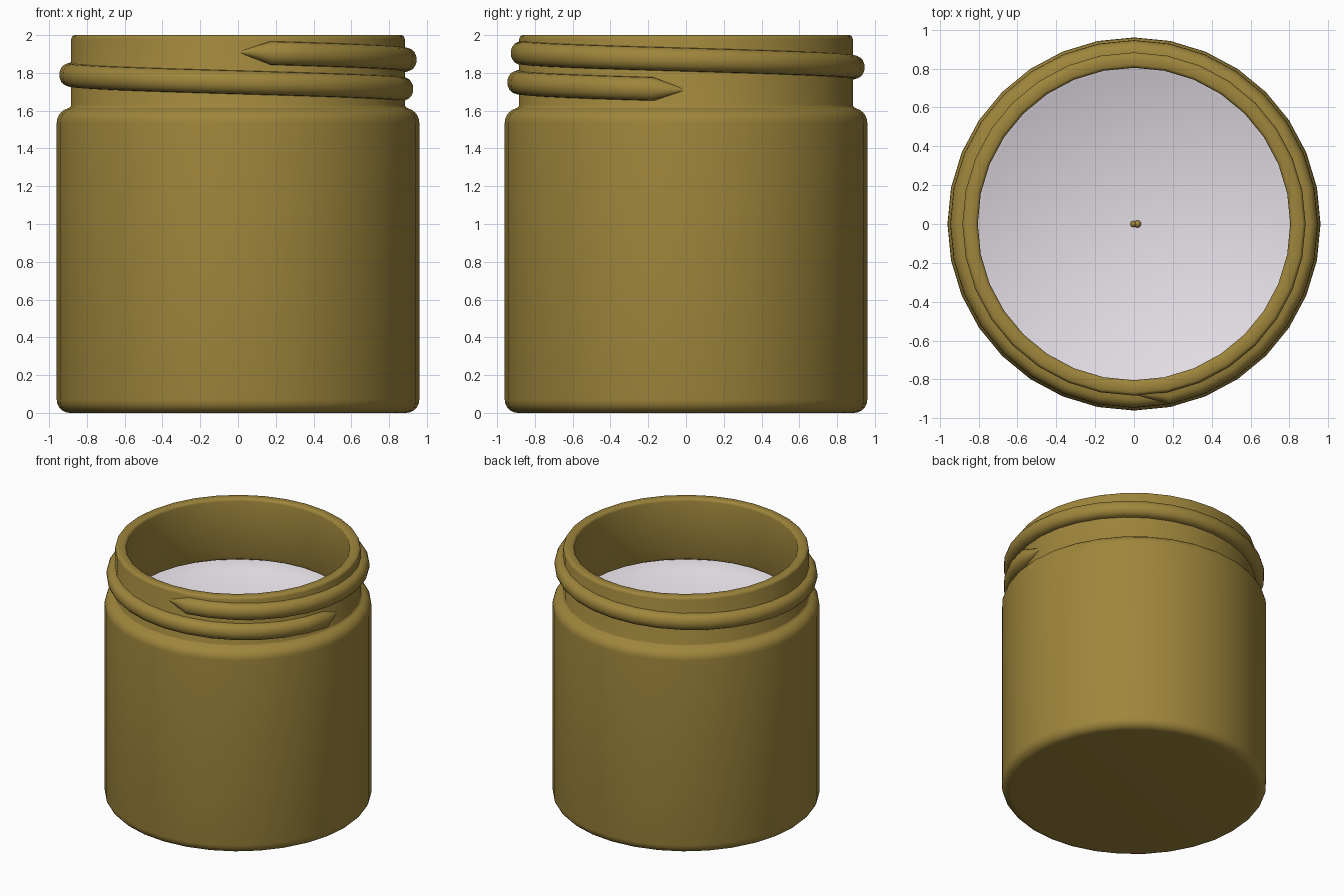
import bpy, bmesh, math
from math import sin, cos, pi, radians

if "Cube" in bpy.data.objects:
    bpy.data.objects.remove(bpy.data.objects["Cube"])

SIDES = 32


def material(name, rgb):
    m = bpy.data.materials.new(name)
    m.diffuse_color = (*rgb, 1)
    m.use_nodes = True
    m.node_tree.nodes["Principled BSDF"].inputs["Base Color"].default_value = m.diffuse_color
    return m


gold = material("antique gold", (0.345, 0.237, 0.045))
white = material("pale lilac white", (0.78, 0.73, 0.79))


def finish(bm, name, mat, angle=40):
    bmesh.ops.remove_doubles(bm, verts=bm.verts, dist=1e-5)
    bmesh.ops.recalc_face_normals(bm, faces=bm.faces)
    me = bpy.data.meshes.new(name)
    bm.to_mesh(me)
    bm.free()
    me.materials.append(mat)
    ob = bpy.data.objects.new(name, me)
    bpy.context.collection.objects.link(ob)
    bpy.ops.object.select_all(action='DESELECT')
    ob.select_set(True)
    bpy.context.view_layer.objects.active = ob
    bpy.ops.object.shade_smooth_by_angle(angle=radians(angle))
    return ob


def skin(bm, rings):
    """Bridge successive closed point rings with quads."""
    vs = [[bm.verts.new(p) for p in r] for r in rings]
    n = len(vs[0])
    for a, b in zip(vs, vs[1:]):
        for i in range(n):
            j = (i + 1) % n
            bm.faces.new((a[i], a[j], b[j], b[i]))
    return vs


def lathe(name, profile, mat, angle=40):
    bm = bmesh.new()
    skin(bm, [[(r * cos(2 * pi * i / SIDES), r * sin(2 * pi * i / SIDES), z)
               for i in range(SIDES)] for r, z in profile])
    # merge the collapsed rings on the axis
    bmesh.ops.remove_doubles(bm, verts=bm.verts, dist=1e-5)
    bmesh.ops.dissolve_degenerate(bm, edges=bm.edges, dist=1e-6)
    return finish(bm, name, mat, angle)


def arc(cx, cz, r, a0, a1, steps=5):
    return [(cx + r * cos(radians(a0 + (a1 - a0) * k / steps)),
             cz + r * sin(radians(a0 + (a1 - a0) * k / steps)))
            for k in range(steps + 1)]


# Jar: outer wall, shoulder, neck, lip and hollow inside
jar_profile = ([(0, 0)]
               + arc(0.89, 0.07, 0.07, -90, 0)
               + arc(0.88, 1.535, 0.08, 0, 75)
               + [(0.890, 1.617), (0.883, 1.63), (0.883, 1.98)]
               + [(0.878, 1.993), (0.867, 2.0), (0.819, 2.0), (0.808, 1.993), (0.804, 1.98)]
               + [(0.804, 1.54), (0.815, 1.515), (0.85, 1.505), (0.875, 1.495), (0.88, 1.47)]
               + [(0.88, 0.12), (0.84, 0.08), (0, 0.08)])
lathe("jar", jar_profile, gold, 50)

# Cream filling with a dished top that climbs the wall
DISH = 0.16
cream_profile = ([(0, 0.085), (0.83, 0.085), (0.876, 0.125), (0.876, 1.485)]
                 + [(0.87 * k / 10, 1.485 - DISH * (1 - (k / 10) ** 2))
                    for k in range(10, -1, -1)])
lathe("cream", cream_profile, white)

# Screw thread: rounded section swept down a helix, pointed at both ends
bm = bmesh.new()
STEPS, PITCH = 40, 0.16
sections = []
for k in range(STEPS + 1):
    a = -pi / 2 + 2 * pi * k / SIDES
    z0 = 1.91 - PITCH * k / SIDES
    s = 0.02 if k in (0, STEPS) else 1.0
    ring = []
    for i in range(11):
        t = -pi / 2 + pi * i / 10
        r = 0.876 + 0.07 * s * cos(t) ** 0.75 if 0 < i < 10 else 0.876
        ring.append((r * cos(a), r * sin(a), z0 + 0.063 * s * sin(t)))
    sections.append(ring)
ends = skin(bm, sections)
bm.faces.new(ends[0])
bm.faces.new(ends[-1])
finish(bm, "screw_thread", gold)

# Tiny nub in the middle of the cream
bm = bmesh.new()
for x, r in ((-0.003, 0.017), (0.018, 0.019)):
    ret = bmesh.ops.create_icosphere(bm, subdivisions=2, radius=r)
    bmesh.ops.translate(bm, verts=ret["verts"], vec=(x, 0, 1.485 - DISH))
finish(bm, "centre_nub", gold)
